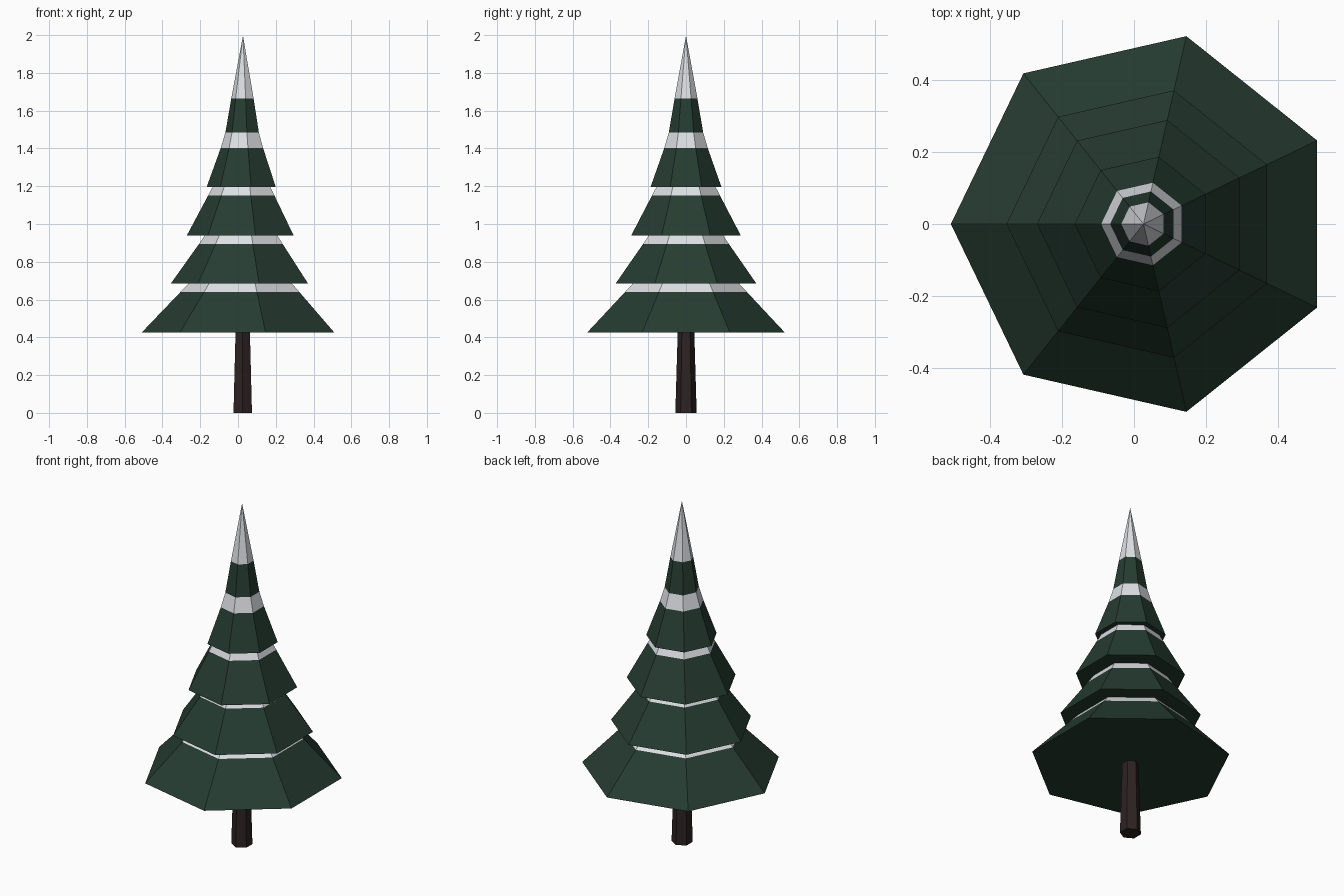
import bpy, bmesh, math

if "Cube" in bpy.data.objects:
    bpy.data.objects.remove(bpy.data.objects["Cube"])


def material(name, rgb):
    m = bpy.data.materials.new(name)
    m.diffuse_color = (*rgb, 1)
    m.use_nodes = True
    m.node_tree.nodes["Principled BSDF"].inputs["Base Color"].default_value = m.diffuse_color
    return m


GREEN = material("dark green", (0.019, 0.045, 0.031))
SNOW = material("snow white", (0.72, 0.74, 0.77))
BARK = material("dark bark", (0.026, 0.016, 0.016))


def lathe(name, rings, sides, start, cx, mats, snow_z=None, cap=False):
    """Stack flat-sided rings of (radius, z); radius 0 makes a tip."""
    bm = bmesh.new()
    loops = []
    for r, z in rings:
        n = sides if r > 0 else 1
        loops.append([bm.verts.new((cx + r * math.cos(start + math.tau * i / sides),
                                    r * math.sin(start + math.tau * i / sides), z))
                      for i in range(n)])
    for a, b in zip(loops, loops[1:]):
        for i in range(sides):
            j = (i + 1) % sides
            if len(b) == 1:
                bm.faces.new((a[i], a[j], b[0]))
            else:
                bm.faces.new((a[i], a[j], b[j], b[i]))
    if cap:
        bm.faces.new(loops[0][::-1])
    bm.normal_update()
    # Snow covers everything above snow_z
    for f in bm.faces:
        f.material_index = int(snow_z is not None and f.calc_center_median().z > snow_z)
    me = bpy.data.meshes.new(name)
    bm.to_mesh(me)
    bm.free()
    for m in mats:
        me.materials.append(m)
    ob = bpy.data.objects.new(name, me)
    bpy.context.collection.objects.link(ob)
    return ob


# Trunk: tapered hexagon
lathe("trunk", [(0.0565, 0), (0.044, 0.425)], 6, math.pi / 2, 0.025, [BARK], cap=True)

# Foliage tiers: (eave z, eave radius, snow line z, snow line radius, top z, top radius)
tiers = [
    (0.425, 0.537, 0.640, 0.331, 0.685, 0.288),
    (0.685, 0.382, 0.893, 0.234, 0.940, 0.201),
    (0.940, 0.297, 1.152, 0.184, 1.197, 0.160),
    (1.197, 0.192, 1.402, 0.118, 1.485, 0.093),
    (1.485, 0.093, 1.665, 0.062, 1.998, 0.0),
]
inner = None
for k, (z0, r0, z1, r1, z2, r2) in enumerate(tiers):
    rings = [(r0, z0), (r1, z1), (r2, z2)]
    if inner and inner < r0:
        rings.insert(0, (inner, z0))  # underside of the eave
    lathe(f"foliage_tier_{k + 1}", rings, 7, math.pi, 0.0265, [GREEN, SNOW],
          snow_z=z1, cap=(k == 0))
    inner = r2
